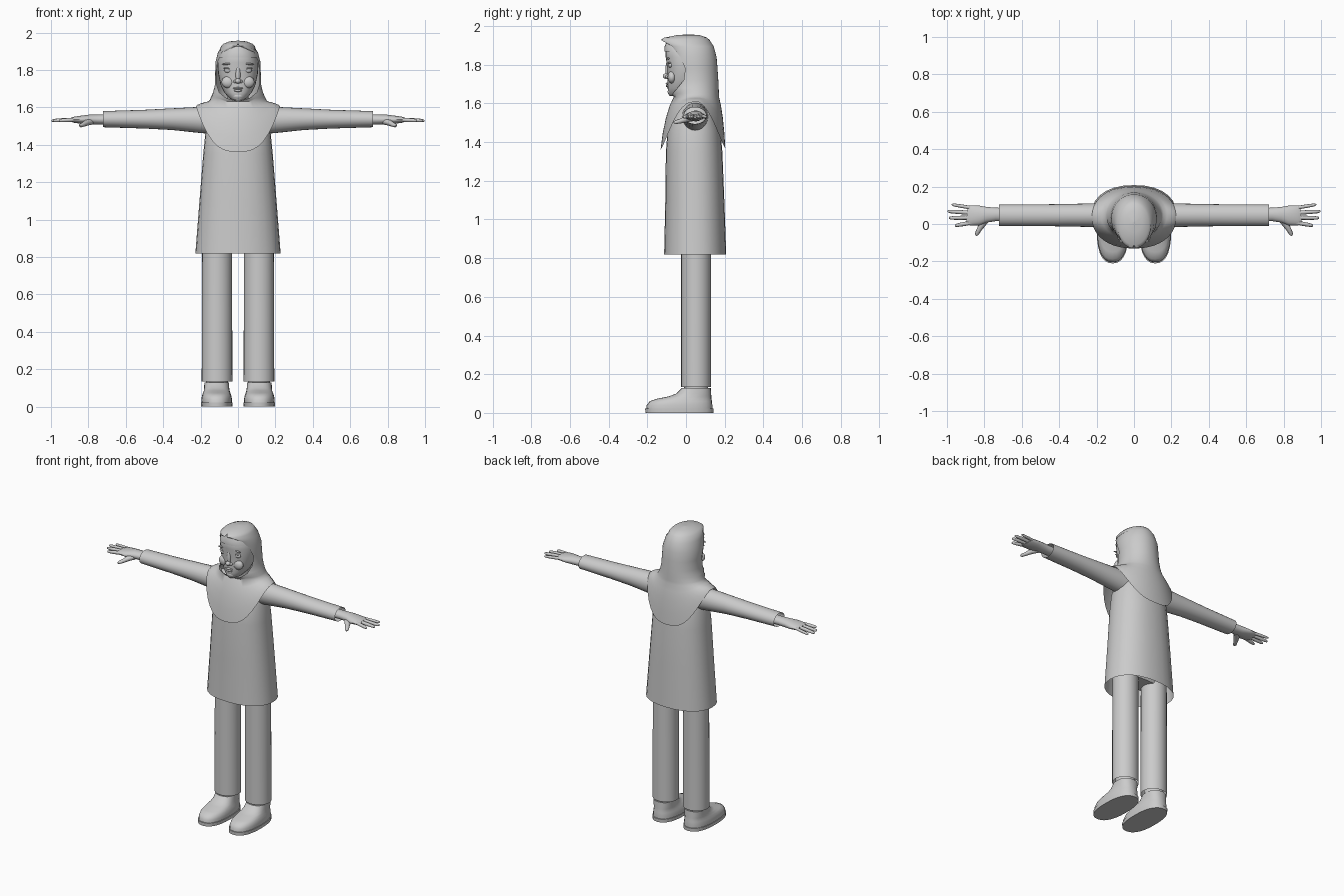
import bpy, bmesh, math
from mathutils import Vector, Matrix


def finish(name, bm, mirror=False, angle=45):
    bmesh.ops.remove_doubles(bm, verts=bm.verts, dist=0.0004)
    bmesh.ops.recalc_face_normals(bm, faces=bm.faces)
    me = bpy.data.meshes.new(name)
    bm.to_mesh(me)
    bm.free()
    ob = bpy.data.objects.new(name, me)
    bpy.context.collection.objects.link(ob)
    bpy.ops.object.select_all(action='DESELECT')
    ob.select_set(True)
    bpy.context.view_layer.objects.active = ob
    bpy.ops.object.shade_smooth_by_angle(angle=math.radians(angle))
    if mirror:
        ob.modifiers.new("Mirror", 'MIRROR')
    return ob


def skin(bm, rings, cap_start=True, cap_end=True):
    """Bridge a list of equal-length rings (first point repeated at the end)."""
    vr = [[bm.verts.new(p) for p in r] for r in rings]
    for a, b in zip(vr, vr[1:]):
        for i in range(len(a) - 1):
            bm.faces.new((a[i], a[i + 1], b[i + 1], b[i]))
    for use, r in ((cap_start, vr[0]), (cap_end, vr[-1])):
        if use:
            bm.faces.new(r[:-1])


def oval(z, cx, hx, yf, yb, e=2.0, n=28, gap=0):
    """Horizontal rounded ring starting at the front; gap leaves an opening (degrees)."""
    g = math.radians(gap)
    pts = []
    for i in range(n + 1):
        t = g + (2 * math.pi - 2 * g) * i / n
        s, c = math.sin(t), math.cos(t)
        x = math.copysign(abs(s) ** (2 / e), s) * hx
        y = (yf + yb) / 2 - math.copysign(abs(c) ** (2 / e), c) * (yb - yf) / 2
        pts.append((cx + x, y, z))
    return pts


def loft(name, rows, e=2.0, cx=0, n=28, caps=(True, True), mirror=False, angle=45):
    bm = bmesh.new()
    skin(bm, [oval(z, cx, hx, yf, yb, e, n) for z, hx, yf, yb in rows], *caps)
    return finish(name, bm, mirror, angle)


def tube(bm, path, n=12, caps=(True, True)):
    """Sideways tube; path rows are x, y, z, side radius, vertical radius."""
    rings = []
    for i, (x, y, z, ra, rb) in enumerate(path):
        a, b = path[max(i - 1, 0)], path[min(i + 1, len(path) - 1)]
        d = Vector(b[:3]) - Vector(a[:3])
        side = Vector((-d.y, d.x, 0)).normalized()
        up = d.cross(side).normalized()
        rings.append([Vector((x, y, z)) + side * ra * math.cos(2 * math.pi * k / n)
                      + up * rb * math.sin(2 * math.pi * k / n) for k in range(n + 1)])
    skin(bm, rings, *caps)


def blob(name, loc, size, tilt=0, mirror=False):
    bm = bmesh.new()
    m = Matrix.Translation(loc) @ Matrix.Rotation(tilt, 4, 'Y') @ Matrix.Diagonal((*size, 1))
    bmesh.ops.create_uvsphere(bm, u_segments=16, v_segments=10, radius=1, matrix=m)
    return finish(name, bm, mirror)


# Long tunic, open at the hem
loft("tunic", [(0.82, 0.228, -0.113, 0.208), (1.1, 0.206, -0.107, 0.198),
               (1.35, 0.186, -0.104, 0.188), (1.46, 0.175, -0.095, 0.178),
               (1.54, 0.155, -0.065, 0.155), (1.59, 0.125, -0.025, 0.13),
               (1.62, 0.06, 0.0, 0.09)], e=2.25, caps=(False, True))

# Trousers with a hidden hip block
loft("trouser_leg", [(0.135, 0.082, -0.025, 0.13), (0.5, 0.081, -0.025, 0.13),
                     (0.95, 0.079, -0.025, 0.13)], cx=0.112, caps=(False, True), mirror=True)
loft("hips", [(0.87, 0.15, -0.01, 0.115), (0.92, 0.19, -0.03, 0.135),
              (1.05, 0.18, -0.04, 0.14)], e=2.4)

# Socks, shoes and soles
loft("sock", [(0.09, 0.06, -0.01, 0.115), (0.2, 0.058, -0.008, 0.113)], cx=0.112, mirror=True)
loft("shoe", [(0.015, 0.081, -0.205, 0.136), (0.04, 0.082, -0.203, 0.136),
              (0.06, 0.078, -0.188, 0.134), (0.073, 0.073, -0.15, 0.132),
              (0.085, 0.069, -0.09, 0.131), (0.1, 0.067, -0.05, 0.13),
              (0.128, 0.066, -0.022, 0.128), (0.126, 0.058, -0.012, 0.118)],
     e=2.4, cx=0.114, mirror=True)
loft("sole", [(0.0, 0.084, -0.21, 0.141), (0.022, 0.085, -0.211, 0.142)],
     e=2.4, cx=0.114, mirror=True)

# Sleeves, open at the cuff
bm = bmesh.new()
tube(bm, [(0.10, 0.047, 1.53, 0.068, 0.075), (0.20, 0.047, 1.533, 0.064, 0.070),
          (0.35, 0.047, 1.537, 0.060, 0.058), (0.5, 0.047, 1.537, 0.058, 0.050),
          (0.722, 0.047, 1.537, 0.057, 0.043)], n=24, caps=(True, False))
finish("sleeve", bm, True)

# Hands: wrist and palm, four fingers and a thumb
bm = bmesh.new()
tube(bm, [(0.62, 0.05, 1.535, 0.036, 0.028), (0.74, 0.051, 1.535, 0.036, 0.027),
          (0.79, 0.05, 1.535, 0.042, 0.027), (0.83, 0.046, 1.534, 0.053, 0.023),
          (0.875, 0.046, 1.534, 0.054, 0.017), (0.893, 0.048, 1.533, 0.046, 0.010)], n=18)
fingers = [(0.865, 0.086, 0.975, 0.104, 0.0095), (0.875, 0.06, 0.998, 0.068, 0.011),
           (0.875, 0.034, 0.99, 0.032, 0.011), (0.865, 0.008, 0.958, -0.009, 0.011)]
for x0, y0, x1, y1, r in fingers:
    path = [(x0 + (x1 - x0) * f, y0 + (y1 - y0) * f, 1.535 - 0.006 * f, r * k, r * k)
            for f, k in ((0, 1), (0.5, 1), (0.85, 0.85), (0.96, 0.6), (1, 0.2))]
    tube(bm, path, n=10)
tube(bm, [(0.785, 0.03, 1.525, 0.018, 0.018), (0.81, 0.0, 1.518, 0.018, 0.016),
          (0.828, -0.03, 1.508, 0.013, 0.012), (0.84, -0.052, 1.503, 0.011, 0.010),
          (0.844, -0.063, 1.501, 0.004, 0.004)], n=10)
finish("hand", bm, True)

# Head and neck
loft("head", [(1.638, 0.022, -0.084, -0.03), (1.648, 0.046, -0.091, 0.02),
              (1.68, 0.074, -0.095, 0.08), (1.72, 0.093, -0.096, 0.10),
              (1.78, 0.106, -0.096, 0.12), (1.84, 0.110, -0.105, 0.13),
              (1.885, 0.098, -0.107, 0.12), (1.92, 0.07, -0.085, 0.09)], e=2.2)
loft("neck", [(1.56, 0.06, -0.01, 0.1), (1.7, 0.055, -0.03, 0.09)])
loft("underscarf", [(1.868, 0.107, -0.112, 0.125), (1.892, 0.099, -0.112, 0.122),
                    (1.925, 0.075, -0.098, 0.10), (1.935, 0.04, -0.06, 0.07)],
     e=2.2, caps=(False, True))

# Facial features
blob("eye", (0.052, -0.079, 1.797), (0.022, 0.013, 0.013), mirror=True)
blob("eyelid", (0.052, -0.083, 1.809), (0.026, 0.010, 0.005), mirror=True)
blob("eyebrow", (0.054, -0.091, 1.833), (0.031, 0.007, 0.005), 0.1, True)
blob("cheek", (0.052, -0.073, 1.735), (0.036, 0.022, 0.032), mirror=True)
blob("nose_bridge", (0, -0.093, 1.775), (0.013, 0.013, 0.05))
blob("nose_tip", (0, -0.104, 1.741), (0.016, 0.016, 0.014))
blob("nostril", (0.015, -0.096, 1.738), (0.010, 0.011, 0.009), mirror=True)
blob("upper_lip", (0, -0.095, 1.702), (0.027, 0.010, 0.006))
blob("lower_lip", (0, -0.094, 1.69), (0.023, 0.010, 0.007))
blob("chin", (0, -0.078, 1.66), (0.03, 0.017, 0.018))

# Headscarf: hood rows (z, half width, front, back, opening) then a draped cape
N = 40
hood = [(1.957, 0.001, 0.01, 0.012, 0), (1.953, 0.045, -0.045, 0.07, 0),
        (1.94, 0.078, -0.112, 0.108, 0), (1.928, 0.09, -0.13, 0.122, 5),
        (1.895, 0.107, -0.122, 0.143, 52), (1.84, 0.121, -0.105, 0.158, 65),
        (1.78, 0.122, -0.09, 0.163, 72), (1.72, 0.124, -0.085, 0.167, 66),
        (1.68, 0.134, -0.085, 0.169, 48), (1.65, 0.147, -0.082, 0.170, 25),
        (1.632, 0.157, -0.064, 0.171, 0)]
rings = [oval(z, 0, hx, yf, yb, 2.05, N, g) for z, hx, yf, yb, g in hood]
hem = [(x, y, (1.362 if y < 0.045 else 1.37) + 0.245 * min(1, abs(x) / 0.225) ** 2.9)
       for x, y, z in oval(0, 0, 0.225, -0.131, 0.203, 2.2, N)]
for plan, drop in ((0.3, 0.16), (0.6, 0.4), (0.85, 0.7), (1, 1)):
    rings.append([(a[0] + (b[0] - a[0]) * plan, a[1] + (b[1] - a[1]) * plan,
                   a[2] + (b[2] - a[2]) * drop) for a, b in zip(rings[10], hem)])
bm = bmesh.new()
skin(bm, rings, False, False)
finish("headscarf", bm, angle=60)
